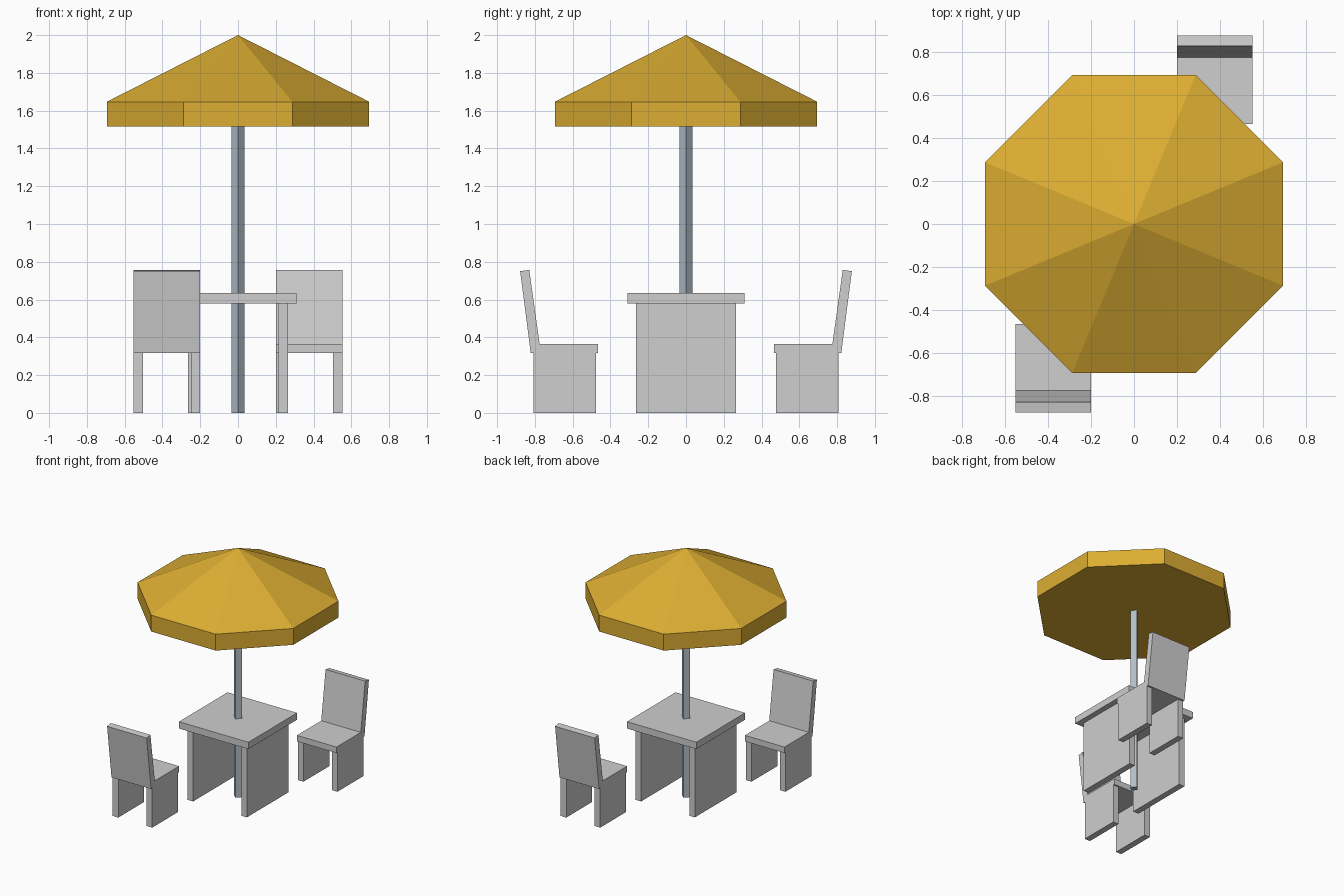
import bpy
import bmesh
import math
from mathutils import Matrix

if "Cube" in bpy.data.objects:
    bpy.data.objects.remove(bpy.data.objects["Cube"])


def material(name, rgb):
    m = bpy.data.materials.new(name)
    m.diffuse_color = (*rgb, 1)
    m.use_nodes = True
    m.node_tree.nodes["Principled BSDF"].inputs["Base Color"].default_value = m.diffuse_color
    return m


GREY = material("light grey", (0.62, 0.62, 0.62))
YELLOW = material("golden yellow", (0.72, 0.42, 0.032))
STEEL = material("blue grey", (0.44, 0.51, 0.57))
HALF_TURN = Matrix.Rotation(math.pi, 4, 'Z')


def add_object(name, bm, mat, turned=False):
    if turned:
        bm.transform(HALF_TURN)
    bmesh.ops.recalc_face_normals(bm, faces=bm.faces)
    mesh = bpy.data.meshes.new(name)
    bm.to_mesh(mesh)
    bm.free()
    mesh.materials.append(mat)
    obj = bpy.data.objects.new(name, mesh)
    bpy.context.collection.objects.link(obj)
    return obj


def box(name, x, y, z, mat, turned=False):
    """Box from (low, high) pairs on each axis."""
    bm = bmesh.new()
    bmesh.ops.create_cube(bm, size=1)
    for v in bm.verts:
        v.co = [lo + (c + 0.5) * (hi - lo) for c, (lo, hi) in zip(v.co, (x, y, z))]
    add_object(name, bm, mat, turned)


def prism(name, base, offset, mat, turned=False):
    """Closed outline extruded along an offset."""
    bm = bmesh.new()
    face = bm.faces.new([bm.verts.new(p) for p in base])
    ext = bmesh.ops.extrude_face_region(bm, geom=[face], use_keep_orig=True)
    verts = [g for g in ext["geom"] if isinstance(g, bmesh.types.BMVert)]
    bmesh.ops.translate(bm, verts=verts, vec=offset)
    add_object(name, bm, mat, turned)


# Parasol canopy: octagonal cone with a straight valance and closed underside
bm = bmesh.new()
rings = []
for z in (1.515, 1.647):
    rings.append([bm.verts.new((0.752 * math.cos(a), 0.752 * math.sin(a), z))
                  for a in (math.pi / 8 + i * math.pi / 4 for i in range(8))])
apex = bm.verts.new((0, 0, 2))
low, high = rings
bm.faces.new(low[::-1])
for i in range(8):
    j = (i + 1) % 8
    bm.faces.new((low[i], low[j], high[j], high[i]))
    bm.faces.new((high[i], high[j], apex))
add_object("parasol_canopy", bm, YELLOW)

# Four-sided pole with its corners on the axes
r = 0.035
prism("parasol_pole", [(r, 0, 0), (0, r, 0), (-r, 0, 0), (0, -r, 0)],
      (0, 0, 1.515), STEEL)

# Table with panel legs
box("table_top", (-0.31, 0.31), (-0.31, 0.31), (0.58, 0.635), GREY)
for side, turned in (("right", False), ("left", True)):
    box(f"table_leg_{side}", (0.215, 0.265), (-0.265, 0.265), (0, 0.58), GREY, turned)

# Two chairs, the second turned half way round the pole
SEAT_PROFILE = [(0.465, 0.317), (0.822, 0.317), (0.878, 0.75),
                (0.83, 0.757), (0.775, 0.365), (0.465, 0.365)]
for side, turned in (("back", False), ("front", True)):
    prism(f"{side}_chair_seat_and_backrest",
          [(0.2, y, z) for y, z in SEAT_PROFILE], (0.353, 0, 0), GREY, turned)
    for leg, x in (("inner", (0.2, 0.25)), ("outer", (0.503, 0.553))):
        box(f"{side}_chair_{leg}_leg", x, (0.477, 0.807), (0, 0.317), GREY, turned)
